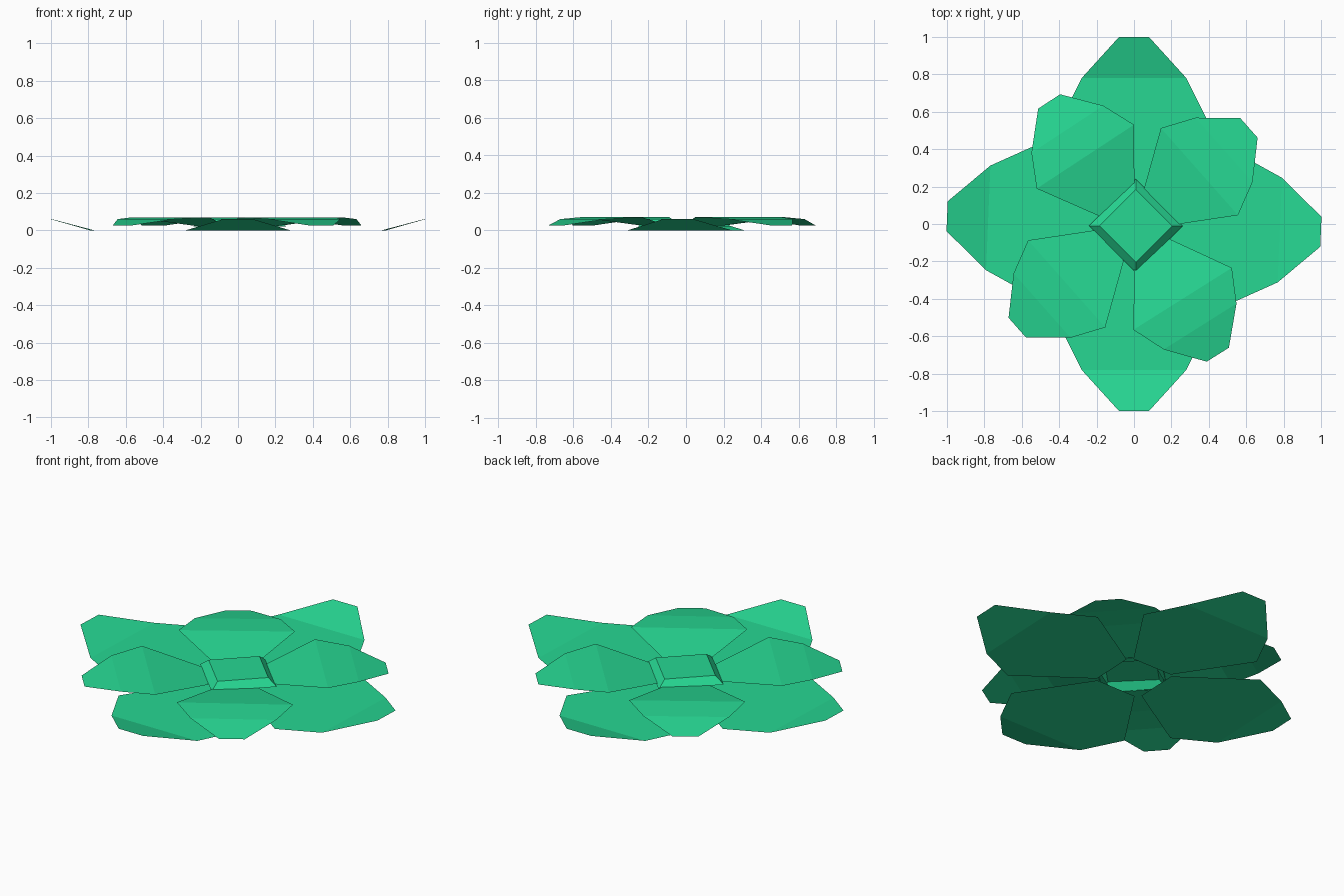
import bpy, bmesh, math
from mathutils import Matrix

cube = bpy.data.objects.get("Cube")
if cube:
    bpy.data.objects.remove(cube, do_unlink=True)

green = bpy.data.materials.new("leaf_green")
green.use_nodes = True
colour = (0.02, 0.68, 0.29, 1)
green.diffuse_color = colour
green.node_tree.nodes["Principled BSDF"].inputs["Base Color"].default_value = colour


def finish(name, bm):
    mesh = bpy.data.meshes.new(name)
    bm.to_mesh(mesh)
    bm.free()
    mesh.materials.append(green)
    obj = bpy.data.objects.new(name, mesh)
    bpy.context.collection.objects.link(obj)
    return obj


def petal(name, sections, x, y, angle):
    """Folded sheet along +x; each section is (distance, half width, height)."""
    bm = bmesh.new()
    rows = [[bm.verts.new((d, s * w, z)) for s in (-1, 1)] for d, w, z in sections]
    for a, b in zip(rows, rows[1:]):
        bm.faces.new((a[0], b[0], b[1], a[1]))
    bm.transform(Matrix.Translation((x, y, 0)) @ Matrix.Rotation(math.radians(angle), 4, "Z"))
    return finish(name, bm)


# Lower ring: flat petals with upturned tips
lower = [(0.15, 0.13, 0), (0.55, 0.395, 0), (0.78, 0.28, 0), (1.0, 0.08, 0.06)]
for side, angle in (("left", -2.4), ("back", 90), ("right", 177.6), ("front", 270)):
    petal("lower_petal_" + side, lower, 0, 0, angle)

# Upper ring: arched petals, placed by the middle of their widest fold
upper = [(-0.31, 0.11, 0.02), (0, 0.311, 0.07), (0.175, 0.23, 0.06), (0.353, 0.07, 0.025)]
for side, x, y, angle in (("back_left", 0.35, 0.28, 41.5),
                          ("back_right", -0.26, 0.36, 123.3),
                          ("front_right", -0.36, -0.32, 221.5),
                          ("front_left", 0.26, -0.40, 302.2)):
    petal("upper_petal_" + side, upper, x, y, angle)

# Centre: low square bud, open underneath
bm = bmesh.new()
rings = []
for r, z in ((0.25, 0.02), (0.195, 0.06)):
    rings.append([bm.verts.new((0.01 + r * math.cos(k * math.pi / 2),
                                -0.01 + r * math.sin(k * math.pi / 2), z)) for k in range(4)])
base, top = rings
for k in range(4):
    n = (k + 1) % 4
    bm.faces.new((base[k], base[n], top[n], top[k]))
bm.faces.new(top)
finish("centre_bud", bm)
